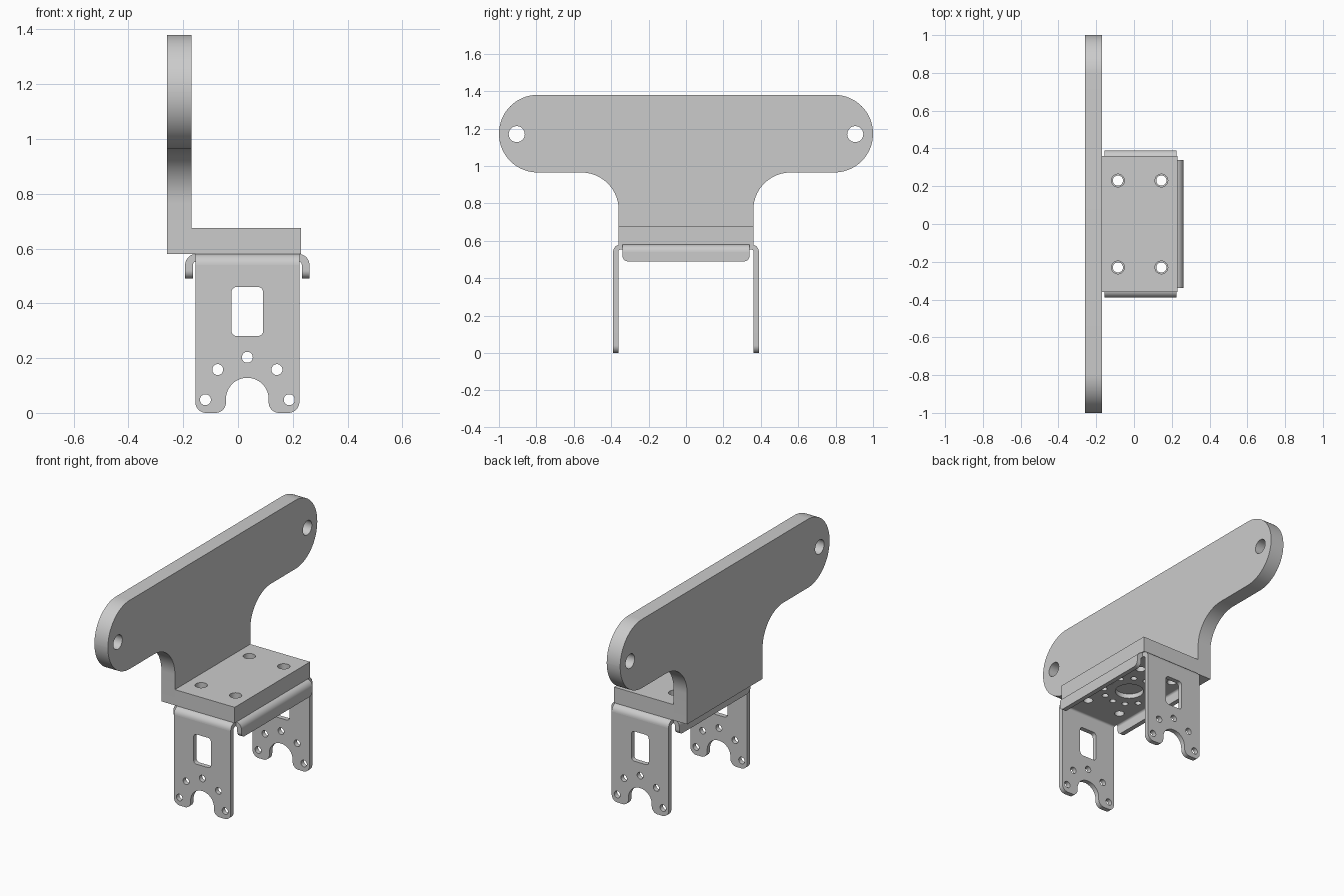
import bpy, bmesh, math
from mathutils import Matrix, Vector

if "Cube" in bpy.data.objects:
    bpy.data.objects.remove(bpy.data.objects["Cube"], do_unlink=True)

metal = bpy.data.materials.new("light_grey_metal")
metal.use_nodes = True
grey = (0.6, 0.6, 0.6, 1)
metal.diffuse_color = grey
metal.node_tree.nodes["Principled BSDF"].inputs["Base Color"].default_value = grey

X, Y, Z = Vector((1, 0, 0)), Vector((0, 1, 0)), Vector((0, 0, 1))


def rounded(corners, steps=12):
    """Closed outline from (u, v, radius) corners."""
    out = []
    for i, (u, v, r) in enumerate(corners):
        p = Vector((u, v))
        if r == 0:
            out.append(p)
            continue
        a = (Vector(corners[i - 1][:2]) - p).normalized()
        b = (Vector(corners[(i + 1) % len(corners)][:2]) - p).normalized()
        half = a.angle(b) / 2
        centre = p + (a + b).normalized() * r / math.sin(half)
        start = p + a * r / math.tan(half) - centre
        end = p + b * r / math.tan(half) - centre
        sweep = math.pi - 2 * half
        for k in range(steps + 1):
            f = k / steps
            out.append(centre + (start * math.sin((1 - f) * sweep)
                                 + end * math.sin(f * sweep)) / math.sin(sweep))
    return out


def box(u0, v0, u1, v1, r=0):
    return rounded([(u0, v0, r), (u1, v0, r), (u1, v1, r), (u0, v1, r)], 6)


def circle(u, v, r, n=28):
    return [Vector((u + r * math.cos(math.tau * k / n),
                    v + r * math.sin(math.tau * k / n))) for k in range(n)]


def panel(name, loops, axes, w0, w1, place=Matrix()):
    """Extrude an outline with holes along the third axis from w0 to w1."""
    curve = bpy.data.curves.new(name, "CURVE")
    curve.dimensions = "2D"
    curve.fill_mode = "BOTH"
    curve.extrude = (w1 - w0) / 2
    for loop in loops:
        s = curve.splines.new("POLY")
        s.points.add(len(loop) - 1)
        for pt, p in zip(s.points, loop):
            pt.co = (p.x, p.y, 0, 1)
        s.use_cyclic_u = True
    temp = bpy.data.objects.new(name + "_curve", curve)
    bpy.context.collection.objects.link(temp)
    graph = bpy.context.evaluated_depsgraph_get()
    mesh = bpy.data.meshes.new_from_object(temp.evaluated_get(graph))
    bpy.data.objects.remove(temp, do_unlink=True)
    bpy.data.curves.remove(curve)

    bm = bmesh.new()
    bm.from_mesh(mesh)
    bmesh.ops.remove_doubles(bm, verts=bm.verts, dist=1e-5)
    frame = Matrix(axes).transposed().to_4x4()
    bm.transform(place @ frame @ Matrix.Translation((0, 0, (w0 + w1) / 2)))
    bmesh.ops.recalc_face_normals(bm, faces=bm.faces)
    bm.to_mesh(mesh)
    bm.free()
    mesh.name = name
    mesh.materials.clear()
    mesh.materials.append(metal)
    ob = bpy.data.objects.new(name, mesh)
    bpy.context.collection.objects.link(ob)
    bpy.ops.object.select_all(action="DESELECT")
    ob.select_set(True)
    bpy.context.view_layer.objects.active = ob
    bpy.ops.object.shade_smooth_by_angle(angle=math.radians(35))
    return ob


# Upright plate with rounded arms, and the shelf it stands on
base, low, top = 0.58, 0.965, 1.38
upright = rounded([(-0.36, base, 0), (0.36, base, 0), (0.36, low, 0.2),
                   (1, low, 0.207), (1, top, 0.207), (-1, top, 0.207),
                   (-1, low, 0.207), (-0.36, low, 0.2)], 20)
panel("upright_plate", [upright] + [circle(s * 0.905, 1.17, 0.043) for s in (-1, 1)],
      (Y, Z, X), -0.26, -0.17)
bolts = [(x, y) for x in (-0.085, 0.145) for y in (-0.23, 0.23)]
panel("shelf", [box(-0.17, -0.36, 0.23, 0.36)] + [circle(x, y, 0.034) for x, y in bolts],
      (X, Y, Z), base, 0.675)

# Sheet metal bracket: perforated web
cx, t, bend = 0.034, 0.028, 0.04
half_x, half_y = 0.19, 0.35
ring = [(0.145 * math.cos(k * math.tau / 12), 0.145 * math.sin(k * math.tau / 12))
        for k in range(12)]
panel("bracket_web",
      [box(-half_x, -half_y, half_x, half_y), circle(0, 0, 0.08)]
      + [circle(x - cx, y, 0.027) for x, y in bolts]
      + [circle(x, y, 0.018, 16) for x, y in ring],
      (X, Y, Z), base - t, base, Matrix.Translation((cx, 0, 0)))

# Forked leg outline and its openings
leg = rounded([(-half_x, 0, 0.04), (-0.078, 0, 0.038), (-0.078, 0.128, 0.0775),
               (0.078, 0.128, 0.0775), (0.078, 0, 0.038), (half_x, 0, 0.04),
               (half_x, base - bend, 0), (-half_x, base - bend, 0)])
leg_holes = [box(-0.058, 0.28, 0.058, 0.46, 0.02), circle(0, 0.203, 0.02)]
for s in (-1, 1):
    leg_holes += [circle(s * 0.108, 0.158, 0.02), circle(s * 0.153, 0.048, 0.02)]

# Side lip outline
lip = rounded([(-0.34, 0.49, 0.03), (0.34, 0.49, 0.03),
               (0.34, base - bend, 0), (-0.34, base - bend, 0)])


def bend_profile(start):
    """Quarter ring turning the sheet from level to straight down."""
    arc = [k * math.pi / 20 for k in range(11)]
    path = [(bend, a) for a in arc] + [(bend - t, a) for a in reversed(arc)]
    return [Vector((start + r * math.cos(a), base - bend + r * math.sin(a)))
            for r, a in path]


# Legs and lips with their bends, repeated by a half turn
for side, (leg_name, lip_name) in enumerate((("front", "left"), ("back", "right"))):
    place = Matrix.Translation((cx, 0, 0)) @ Matrix.Rotation(side * math.pi, 4, "Z")
    edge = half_y + bend
    panel(leg_name + "_leg", [leg] + leg_holes, (X, Z, -Y), edge - t, edge, place)
    panel(leg_name + "_leg_bend", [bend_profile(half_y)], (-Y, Z, -X),
          -half_x, half_x, place)
    edge = half_x - 0.003 + bend
    panel(lip_name + "_lip", [lip], (Y, Z, X), edge - t, edge, place)
    panel(lip_name + "_lip_bend", [bend_profile(half_x - 0.003)], (X, Z, -Y),
          -0.34, 0.34, place)
